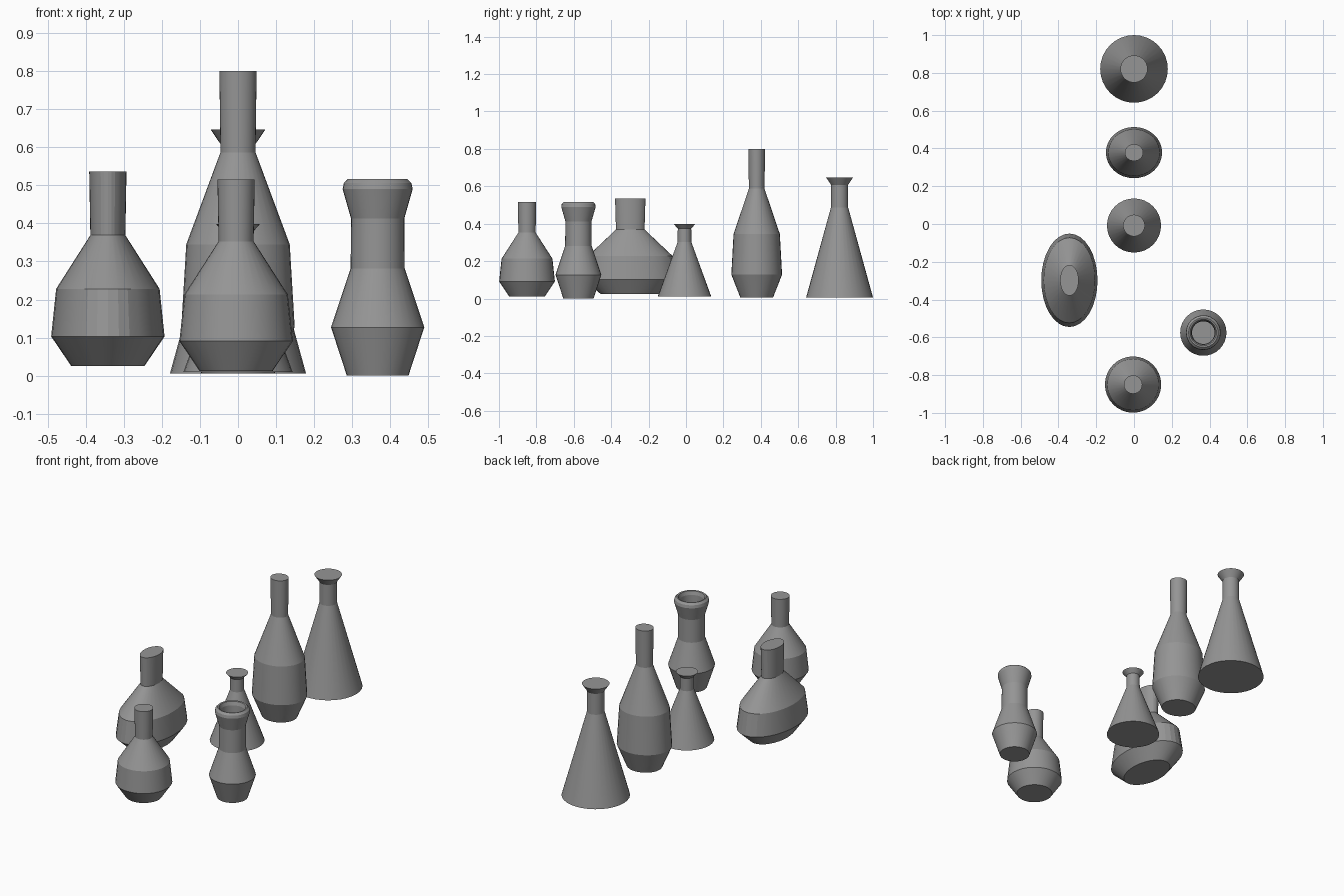
import bpy
import bmesh
from math import cos, sin, pi, radians

cube = bpy.data.objects.get("Cube")
if cube:
    bpy.data.objects.remove(cube, do_unlink=True)

# One plain grey for the whole set
grey = bpy.data.materials.new("plain_grey")
grey.use_nodes = True
tone = (0.3, 0.3, 0.3, 1)
grey.diffuse_color = tone
grey.node_tree.nodes["Principled BSDF"].inputs["Base Color"].default_value = tone
grey.node_tree.nodes["Principled BSDF"].inputs["Roughness"].default_value = 0.6


def turned(name, profile, x, y, depth=1.0, sides=32):
    """Turn (radius, height) pairs into a closed vessel; depth scales its y."""
    bm = bmesh.new()
    rings = []
    for r, z in profile:
        rings.append([bm.verts.new((r * cos(2 * pi * i / sides),
                                    r * depth * sin(2 * pi * i / sides), z))
                      for i in range(sides)])
    for low, high in zip(rings, rings[1:]):
        for i in range(sides):
            j = (i + 1) % sides
            bm.faces.new((low[i], low[j], high[j], high[i]))
    bm.faces.new(rings[0][::-1])
    bm.faces.new(rings[-1])
    mesh = bpy.data.meshes.new(name)
    bm.to_mesh(mesh)
    bm.free()
    mesh.materials.append(grey)
    obj = bpy.data.objects.new(name, mesh)
    obj.location = (x, y, 0)
    bpy.context.collection.objects.link(obj)
    bpy.ops.object.select_all(action='DESELECT')
    obj.select_set(True)
    bpy.context.view_layer.objects.active = obj
    bpy.ops.object.shade_smooth_by_angle(angle=radians(14))
    return obj


def bottle(name, heights, x, y, depth=1.0):
    """Base, belly, shoulder, neck foot and neck top share the same radii."""
    radii = (0.096, 0.149, 0.136, 0.046, 0.049)
    return turned(name, list(zip(radii, heights)), x, y, depth)


def flask(name, width, height, base, y):
    """Cone with a straight neck and a flared lip."""
    shape = ((0.179, 0), (0.046, 0.482), (0.045, 0.602), (0.072, 0.642))
    return turned(name, [(r * width, base + z * height) for r, z in shape], 0, y)


# Bottles
bottle("round_bottle", (0.012, 0.091, 0.213, 0.353, 0.516), -0.005, -0.85)
bottle("oval_bottle", (0.025, 0.103, 0.228, 0.369, 0.536), -0.342, -0.298, 1.66)
bottle("tall_bottle", (0.005, 0.128, 0.345, 0.587, 0.8), 0, 0.378, 0.91)

# Conical flasks
flask("large_flask", 1.0, 1.0, 0.005, 0.821)
flask("small_flask", 0.8, 0.605, 0.01, -0.008)

# Open vase: outer wall, rounded rim, then the hollow inside
turned("open_vase", [(0.081, 0), (0.1225, 0.127), (0.071, 0.282), (0.07, 0.413),
                     (0.092, 0.49), (0.089, 0.506), (0.078, 0.517),
                     (0.07, 0.515), (0.063, 0.495), (0.06, 0.41),
                     (0.06, 0.28)], 0.367, -0.575)
